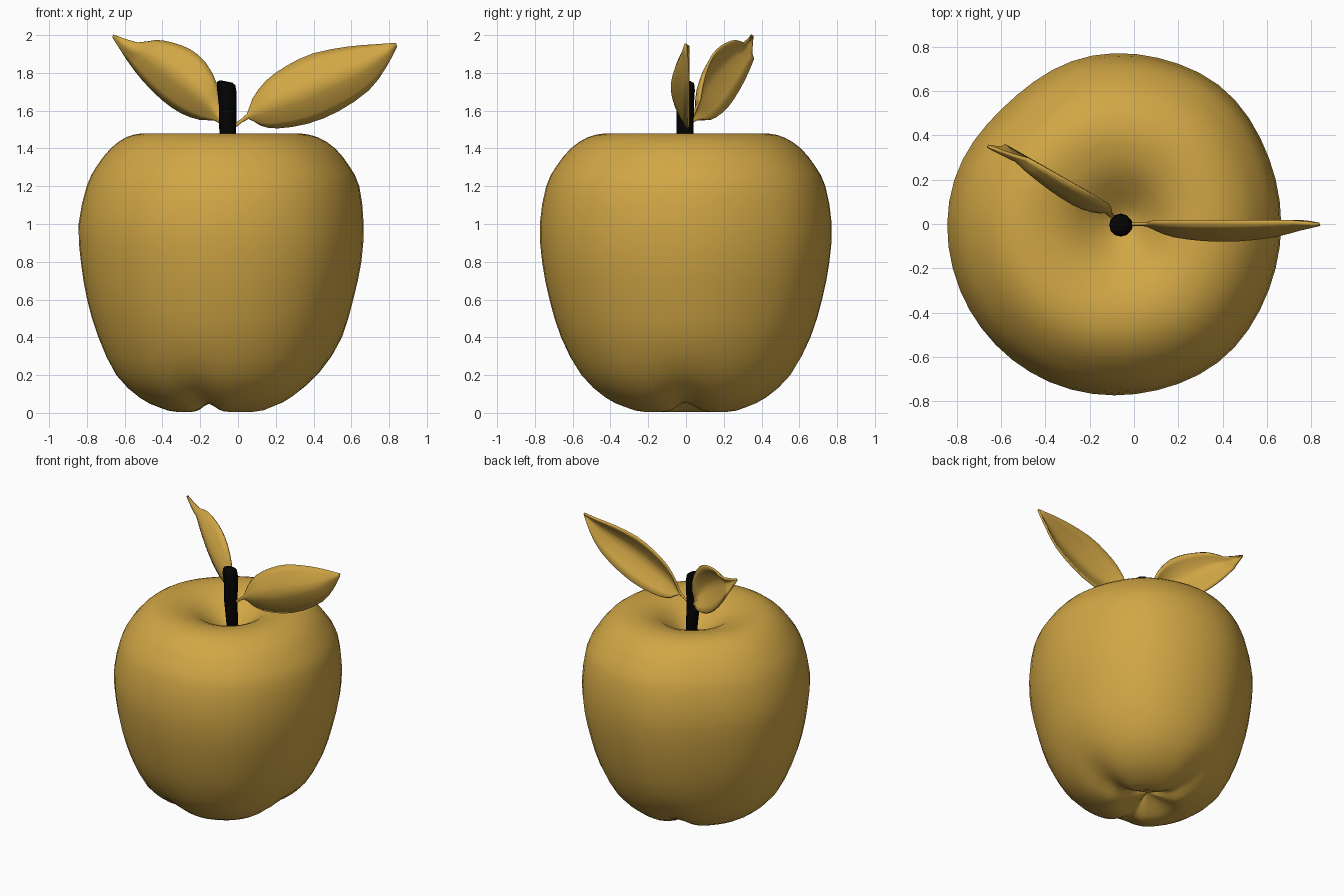
import bpy, bmesh, math
from mathutils import Vector

if "Cube" in bpy.data.objects:
    bpy.data.objects.remove(bpy.data.objects["Cube"])


def material(name, color):
    m = bpy.data.materials.new(name)
    m.diffuse_color = (*color, 1)
    m.use_nodes = True
    m.node_tree.nodes["Principled BSDF"].inputs["Base Color"].default_value = m.diffuse_color
    return m


gold = material("gold", (0.64, 0.385, 0.06))
black = material("black", (0.001, 0.001, 0.001))


def spline(points, steps):
    """Smooth Catmull-Rom curve through the points."""
    p = [Vector(q) for q in points]
    p = [2 * p[0] - p[1]] + p + [2 * p[-1] - p[-2]]
    out = []
    for i in range(1, len(p) - 2):
        a, b, c, d = p[i - 1:i + 3]
        for k in range(steps):
            t = k / steps
            out.append(0.5 * (2 * b + (c - a) * t + (2 * a - 5 * b + 4 * c - d) * t * t
                              + (3 * b - a - 3 * c + d) * t ** 3))
    return out + [p[-2]]


def bump(a, center, width):
    """Soft bump around an angle given in degrees."""
    return math.exp(-(math.remainder(a - math.radians(center), math.tau) / width) ** 2)


def loft(name, rows, mat, closed, angle=60):
    """Skin rows of points; closed rows become capped rings."""
    bm = bmesh.new()
    grid = [[bm.verts.new(co) for co in row] for row in rows]
    n = len(rows[0])
    for a, b in zip(grid, grid[1:]):
        for j in range(n if closed else n - 1):
            k = (j + 1) % n
            bm.faces.new((a[j], a[k], b[k], b[j]))
    if closed:
        bm.faces.new(grid[0])
        bm.faces.new(grid[-1])
    bmesh.ops.recalc_face_normals(bm, faces=bm.faces)
    mesh = bpy.data.meshes.new(name)
    bm.to_mesh(mesh)
    bm.free()
    mesh.materials.append(mat)
    ob = bpy.data.objects.new(name, mesh)
    bpy.context.collection.objects.link(ob)
    bpy.ops.object.select_all(action='DESELECT')
    bpy.context.view_layer.objects.active = ob
    ob.select_set(True)
    bpy.ops.object.shade_smooth_by_angle(angle=math.radians(angle))
    return ob


# Fruit body: rings of (centre x, radius, height), with creases between three lower lobes
profile = [(-.05, .01, 1.29), (-.05, .06, 1.305), (-.06, .14, 1.365), (-.07, .24, 1.44),
           (-.085, .35, 1.475), (-.09, .43, 1.478), (-.085, .51, 1.458), (-.08, .595, 1.40),
           (-.08, .67, 1.305), (-.08, .722, 1.20), (-.09, .755, 1.0), (-.09, .743, .8),
           (-.095, .705, .6), (-.095, .645, .4), (-.10, .545, .2), (-.10, .42, .08),
           (-.10, .32, .03), (-.10, .22, .005), (-.11, .12, .045), (-.12, .01, .10)]
rows = []
for cx, r, z in spline(profile, 2):
    low = max(0, (0.4 - z) / 0.4) ** 1.5 if r > 0 else 0
    ring = []
    for j in range(48):
        a = math.tau * j / 48
        c = low * (bump(a, 0, 0.3) + 0.9 * bump(a, 104, 0.24) + 0.9 * bump(a, -106, 0.24))
        uneven = 0.025 * bump(a, 50, 0.35) + 0.02 * bump(a, -50, 0.35) - 0.05 * bump(a, 132, 0.45)
        rr = r * (1 - 0.06 * c + uneven)
        ring.append((cx + rr * math.cos(a), 1.025 * rr * math.sin(a), z + 0.05 * c))
    rows.append(ring)
loft("fruit_body", rows, gold, True, 80)

# Stem: slightly bent stalk
rows = []
for x, r, z in [(-.04, .035, 1.22), (-.045, .04, 1.36), (-.055, .045, 1.5),
                (-.055, .047, 1.63), (-.06, .052, 1.71), (-.062, .048, 1.745), (-.062, .03, 1.755)]:
    rows.append([(x + r * math.cos(math.tau * j / 12),
                  -.005 + r * math.sin(math.tau * j / 12),
                  z - 0.2 * r * math.cos(math.tau * j / 12)) for j in range(12)])
loft("stem", rows, black, True, 50)


def leaf(name, upper, lower, depth, bulge):
    """Folded blade between two outline edges; depth(x, width) places the edges in y."""
    rows = []
    for u, l in zip(spline(upper, 2), spline(lower, 2)):
        size = (u - l).length
        w = min(1, size / 0.33)
        row = []
        for i in range(9):
            t = i / 8
            p = l.lerp(u, t)
            cup = 1 - abs(2 * t - 1) ** 1.4
            row.append((p.x, depth(p.x, min(1, size / 0.14)) - bulge * w * cup, p.y))
        rows.append(row)
    ob = loft(name, rows, gold, False)
    mod = ob.modifiers.new("thickness", 'SOLIDIFY')
    mod.thickness = 0.014
    mod.offset = 0


# Right leaf, with its thin stalk at the start
leaf("right_leaf",
     [(-.02, 1.525), (.05, 1.58), (.08, 1.66), (.15, 1.755), (.26, 1.835), (.40, 1.90),
      (.58, 1.935), (.72, 1.947), (.838, 1.955)],
     [(-.02, 1.51), (.055, 1.56), (.12, 1.525), (.21, 1.51), (.37, 1.535), (.53, 1.60),
      (.69, 1.71), (.78, 1.83), (.838, 1.94)],
     lambda x, w: 0.012 * w, 0.085)

# Left leaf, leaning back
leaf("left_leaf",
     [(-.07, 1.53), (-.10, 1.60), (-.11, 1.73), (-.17, 1.85), (-.25, 1.92), (-.34, 1.955),
      (-.43, 1.97), (-.53, 1.957), (-.66, 2.0)],
     [(-.07, 1.515), (-.12, 1.55), (-.20, 1.555), (-.30, 1.59), (-.40, 1.66), (-.50, 1.76),
      (-.57, 1.85), (-.60, 1.895), (-.66, 1.99)],
     lambda x, w: 0.03 + 0.57 * (-x - 0.1) + 0.05 * w, 0.095)
